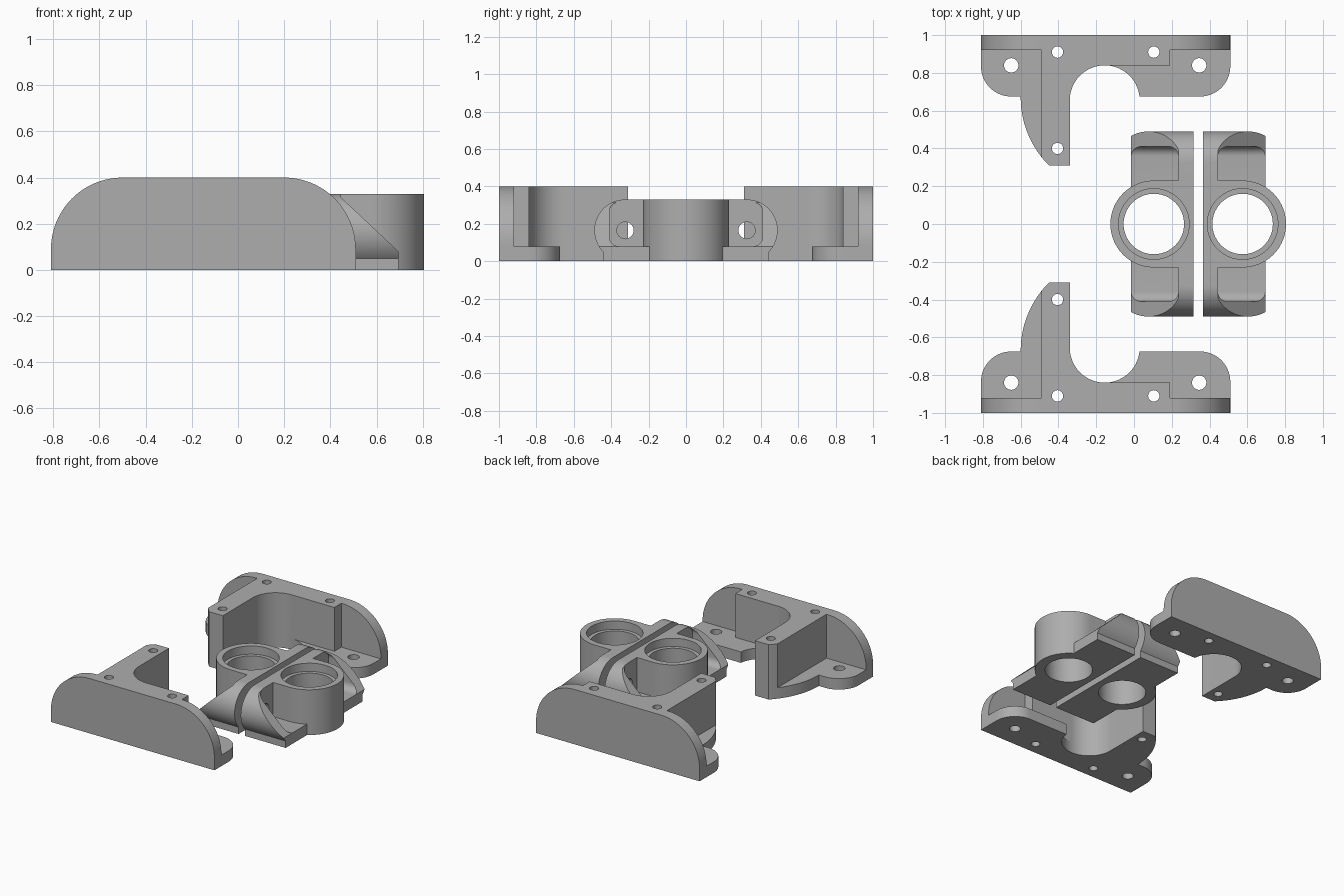
import bpy, bmesh, math
from mathutils import Matrix

if "Cube" in bpy.data.objects:
    bpy.data.objects.remove(bpy.data.objects["Cube"])

grey = bpy.data.materials.new("plain grey")
grey.diffuse_color = (0.42, 0.42, 0.42, 1)
grey.use_nodes = True
grey.node_tree.nodes["Principled BSDF"].inputs["Base Color"].default_value = grey.diffuse_color


def arc(cx, cy, r, a0, a1, n=16):
    return [(cx + r * math.cos(math.radians(a0 + (a1 - a0) * i / n)),
             cy + r * math.sin(math.radians(a0 + (a1 - a0) * i / n))) for i in range(n + 1)]


def prism(name, outline, axis, lo, hi):
    """Extrude a 2D outline along x (outline is y,z), y (x,z) or z (x,y)."""
    place = {"x": lambda a, b, t: (t, a, b),
             "y": lambda a, b, t: (a, t, b),
             "z": lambda a, b, t: (a, b, t)}[axis]
    bm = bmesh.new()
    bottom = [bm.verts.new(place(a, b, lo)) for a, b in outline]
    top = [bm.verts.new(place(a, b, hi)) for a, b in outline]
    bm.faces.new(bottom)
    bm.faces.new(top)
    n = len(outline)
    for i in range(n):
        j = (i + 1) % n
        bm.faces.new((bottom[i], bottom[j], top[j], top[i]))
    bmesh.ops.recalc_face_normals(bm, faces=bm.faces)
    mesh = bpy.data.meshes.new(name)
    bm.to_mesh(mesh)
    bm.free()
    mesh.materials.append(grey)
    ob = bpy.data.objects.new(name, mesh)
    bpy.context.collection.objects.link(ob)
    return ob


def rod(a, b, r, axis, lo, hi, n=48):
    return prism("cutter", arc(a, b, r, 0, 360, n)[:-1], axis, lo, hi)


def activate(ob):
    bpy.ops.object.select_all(action='DESELECT')
    ob.select_set(True)
    bpy.context.view_layer.objects.active = ob


def combine(ob, tool, operation):
    mod = ob.modifiers.new("bool", 'BOOLEAN')
    mod.operation, mod.solver, mod.object = operation, 'EXACT', tool
    activate(ob)
    bpy.ops.object.modifier_apply(modifier=mod.name)
    bpy.data.objects.remove(tool)


def finish(ob):
    activate(ob)
    bpy.ops.object.shade_smooth_by_angle(angle=math.radians(30))


def mirrored(ob, name, matrix):
    twin = ob.copy()
    twin.data = ob.data.copy()
    twin.name = name
    twin.data.transform(matrix)
    twin.data.flip_normals()
    bpy.context.collection.objects.link(twin)
    return twin


# ---- side bracket: low flange, rounded wall and raised L-shaped block
foot_low = arc(-0.093, -0.67, 0.507, 180, 141.6, 12)
foot_high = arc(-0.093, -0.67, 0.507, 141.6, 134.8, 3)
notch = arc(-0.155, -0.655, 0.185, 180, 270, 20)
flange = ([(0.51, -1), (-0.81, -1)] + arc(-0.65, -0.835, 0.16, 180, 90)
          + [(-0.60, -0.675)] + foot_low + foot_high[1:] + [(-0.34, -0.31)] + notch
          + arc(-0.155, -0.655, 0.185, 270, 354, 20)[1:]
          + arc(0.35, -0.835, 0.16, 90, 0))
bracket = prism("front_bracket", flange, "z", 0, 0.08)

wall = ([(-0.81, 0)] + arc(-0.50, 0.09, 0.31, 180, 90, 24)
        + arc(0.20, 0.09, 0.31, 90, 0, 24) + [(0.51, 0)])
combine(bracket, prism("wall", wall, "y", -1, -0.92), 'UNION')

block = ([(-0.49, -0.96)] + foot_high + [(-0.34, -0.31)] + notch
         + [(0.19, -0.84), (0.19, -0.96)])
combine(bracket, prism("block", block, "z", 0, 0.40), 'UNION')

for x, y, r in [(-0.65, -0.84, 0.038), (0.345, -0.84, 0.038), (-0.405, -0.91, 0.03),
                (0.105, -0.91, 0.03), (-0.405, -0.40, 0.03)]:
    combine(bracket, rod(x, y, r, "z", -0.1, 0.5, 32), 'DIFFERENCE')
finish(bracket)
mirrored(bracket, "back_bracket", Matrix.Scale(-1, 4, (0, 1, 0)))

# ---- clamp half: round-ended body with sloped gussets
half = arc(0.325, 0.165, 0.165, 90, -44.2, 28) + [(0.443, 0)]
body = half + [(-y, z) for y, z in reversed(half)]
clamp = prism("right_clamp", body, "x", 0.365, 0.695)
slope = [(0.445, 0.5), (0.445, 0.315), (0.695, 0.08), (0.9, 0.08), (0.9, 0.5)]
combine(clamp, prism("cutter", slope, "y", -0.6, 0.6), 'DIFFERENCE')

# pocket behind the gussets
pocket = (arc(0.36, 0.13, 0.05, -90, 0, 8) + arc(0.36, 0.265, 0.05, 0, 90, 8))
pocket += [(-y, z) for y, z in reversed(pocket)]
combine(clamp, prism("cutter", pocket, "x", 0.445, 0.9), 'DIFFERENCE')

# bearing housing with stepped bore
housing = [(0.365, -0.23)] + arc(0.575, 0, 0.23, -90, 90, 40) + [(0.365, 0.23)]
combine(clamp, prism("housing", housing, "z", 0, 0.33), 'UNION')
combine(clamp, rod(0.575, 0, 0.16, "z", -0.1, 0.5, 64), 'DIFFERENCE')
combine(clamp, rod(0.575, 0, 0.187, "z", 0.27, 0.5, 64), 'DIFFERENCE')

# bolt holes
for y in (-0.325, 0.325):
    combine(clamp, rod(y, 0.165, 0.045, "x", 0.3, 0.9, 32), 'DIFFERENCE')
finish(clamp)
mirrored(clamp, "left_clamp",
         Matrix.Translation((0.68, 0, 0)) @ Matrix.Scale(-1, 4, (1, 0, 0)))
